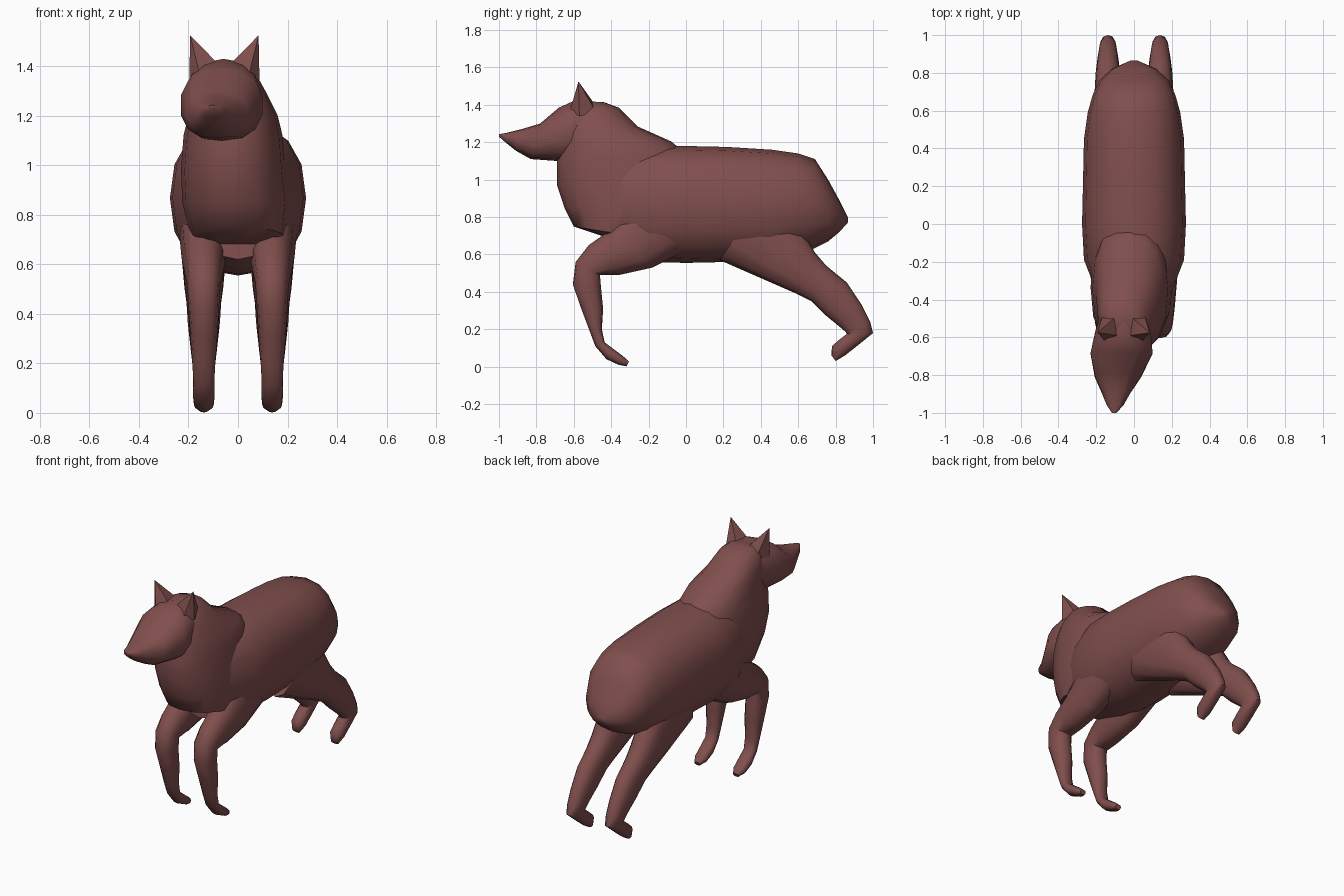
import bpy, bmesh, math
from mathutils import Vector

fur = bpy.data.materials.new("reddish_brown_fur")
fur.diffuse_color = (0.215, 0.078, 0.074, 1)


def finish(name, bm):
    bmesh.ops.recalc_face_normals(bm, faces=bm.faces)
    me = bpy.data.meshes.new(name)
    bm.to_mesh(me)
    bm.free()
    ob = bpy.data.objects.new(name, me)
    bpy.context.collection.objects.link(ob)
    me.materials.append(fur)
    bpy.ops.object.select_all(action='DESELECT')
    ob.select_set(True)
    bpy.context.view_layer.objects.active = ob
    bpy.ops.object.shade_smooth_by_angle(angle=math.radians(50))
    return ob


def loft(name, sections, n=14, power=2.3, shift=0.0):
    """Skin rings; each section: edge point (y,z), opposite edge (y,z), centre x, half width."""
    bm = bmesh.new()
    rings = []
    for ay, az, by, bz, cx, hw in sections:
        ring = []
        for i in range(n):
            t = 2 * math.pi * i / n
            c, s = math.cos(t), math.sin(t)
            u = math.copysign(abs(c) ** (2 / power), c)
            v = math.copysign(abs(s) ** (2 / power), s)
            ring.append(bm.verts.new((cx + shift + hw * v,
                                      (ay + by) / 2 + (ay - by) / 2 * u,
                                      (az + bz) / 2 + (az - bz) / 2 * u)))
        rings.append(ring)
    for r, q in zip(rings, rings[1:]):
        for i in range(n):
            j = (i + 1) % n
            bm.faces.new((r[i], r[j], q[j], q[i]))
    bm.faces.new(rings[0])
    bm.faces.new(rings[-1])
    return finish(name, bm)


# Torso, from shoulders to rump
loft("torso", [
    (-0.36, 1.15, -0.40, 0.62, 0, 0.19),
    (-0.18, 1.18, -0.20, 0.56, 0, 0.265),
    (0.00, 1.18, 0.00, 0.555, 0, 0.275),
    (0.22, 1.175, 0.22, 0.56, 0, 0.27),
    (0.46, 1.16, 0.44, 0.565, 0, 0.265),
    (0.60, 1.14, 0.58, 0.60, 0, 0.245),
    (0.69, 1.11, 0.67, 0.625, 0, 0.22),
    (0.76, 1.00, 0.76, 0.67, 0, 0.185),
    (0.82, 0.89, 0.82, 0.72, 0, 0.12),
    (0.865, 0.80, 0.865, 0.77, 0, 0.02)], n=16)

# Chest, ruff and neck
loft("chest_and_neck", [
    (-0.45, 0.70, -0.15, 0.60, 0, 0.12),
    (-0.60, 0.75, -0.05, 0.66, 0, 0.19),
    (-0.65, 0.85, 0.02, 0.85, -0.01, 0.215),
    (-0.69, 0.97, 0.02, 1.00, -0.02, 0.21),
    (-0.69, 1.10, 0.00, 1.14, -0.02, 0.20),
    (-0.67, 1.20, -0.08, 1.205, -0.02, 0.18),
    (-0.66, 1.30, -0.26, 1.285, -0.04, 0.155),
    (-0.62, 1.38, -0.36, 1.385, -0.055, 0.12),
    (-0.58, 1.42, -0.44, 1.415, -0.055, 0.07)], n=16)

# Head, turned slightly to one side
loft("head", [
    (-0.42, 1.40, -0.42, 1.15, -0.05, 0.11),
    (-0.58, 1.43, -0.56, 1.09, -0.058, 0.15),
    (-0.68, 1.385, -0.69, 1.10, -0.066, 0.168),
    (-0.78, 1.30, -0.83, 1.11, -0.085, 0.125),
    (-0.88, 1.27, -0.91, 1.155, -0.095, 0.075),
    (-0.96, 1.25, -0.96, 1.195, -0.10, 0.045),
    (-1.00, 1.243, -1.00, 1.23, -0.105, 0.012)], power=2.4)

# Pointed ears
for name, s in (("ear_left", -1), ("ear_right", 1)):
    bm = bmesh.new()
    c = -0.055
    base = [bm.verts.new((c + s * x, y, z)) for x, y, z in
            ((0.035, -0.59, 1.42), (0.10, -0.62, 1.37),
             (0.142, -0.57, 1.34), (0.11, -0.48, 1.36), (0.05, -0.50, 1.42))]
    tip = bm.verts.new((c + s * 0.138, -0.575, 1.525))
    bm.faces.new(base)
    for i in range(5):
        bm.faces.new((base[i], base[(i + 1) % 5], tip))
    finish(name, bm)

# Legs: same section lists used on both sides
front = [
    (-0.30, 0.84, 0.00, 0.62, 0, 0.10),
    (-0.42, 0.72, -0.18, 0.53, 0, 0.09),
    (-0.52, 0.65, -0.36, 0.49, 0, 0.078),
    (-0.59, 0.56, -0.46, 0.49, 0, 0.068),
    (-0.605, 0.44, -0.455, 0.43, 0, 0.062),
    (-0.56, 0.31, -0.443, 0.31, 0, 0.055),
    (-0.515, 0.19, -0.45, 0.20, 0, 0.046),
    (-0.485, 0.11, -0.435, 0.13, 0, 0.042),
    (-0.425, 0.04, -0.395, 0.10, 0, 0.044),
    (-0.36, 0.01, -0.335, 0.055, 0, 0.04),
    (-0.318, 0.002, -0.305, 0.028, 0, 0.02)]
hind = [
    (0.44, 0.95, 0.18, 0.57, 0, 0.09),
    (0.60, 0.76, 0.42, 0.465, 0, 0.088),
    (0.69, 0.61, 0.58, 0.395, 0, 0.078),
    (0.75, 0.54, 0.67, 0.35, 0, 0.07),
    (0.86, 0.45, 0.74, 0.28, 0, 0.065),
    (0.94, 0.33, 0.82, 0.215, 0, 0.055),
    (0.985, 0.24, 0.855, 0.185, 0, 0.048),
    (1.00, 0.18, 0.86, 0.175, 0, 0.044),
    (0.92, 0.115, 0.82, 0.145, 0, 0.044),
    (0.85, 0.06, 0.78, 0.11, 0, 0.042),
    (0.80, 0.03, 0.778, 0.06, 0, 0.025)]
for side, s in (("left", -1), ("right", 1)):
    loft("front_leg_" + side, front, n=12, shift=0.138 * s)
    loft("hind_leg_" + side, hind, n=12, shift=0.138 * s)
